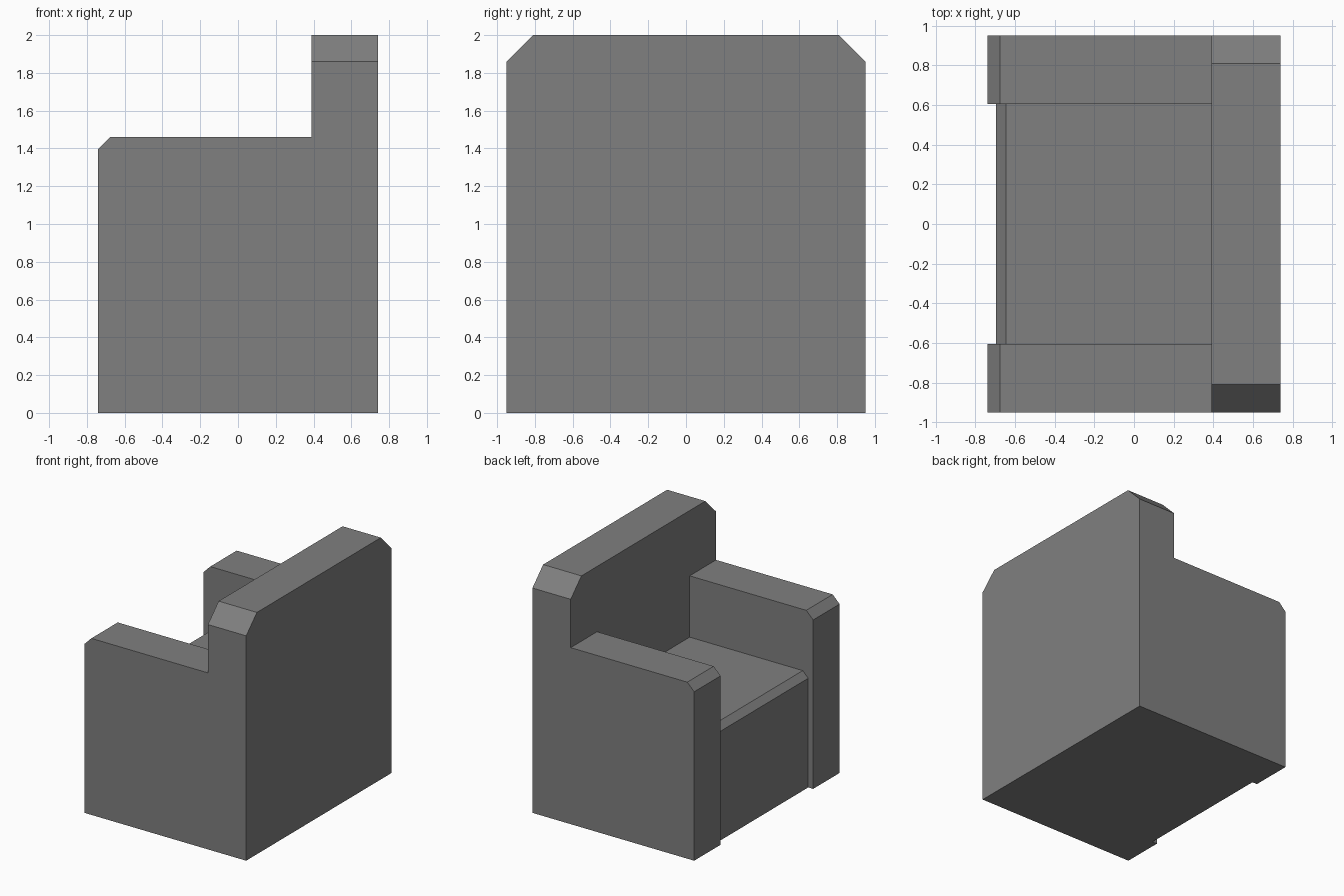
import bpy, bmesh
from mathutils import Vector

if "Cube" in bpy.data.objects:
    bpy.data.objects.remove(bpy.data.objects["Cube"])

grey = bpy.data.materials.new("grey_upholstery")
grey.diffuse_color = (0.214, 0.214, 0.214, 1.0)
grey.use_nodes = True
grey.node_tree.nodes["Principled BSDF"].inputs["Base Color"].default_value = grey.diffuse_color


def prism(name, profile, start, end, axis):
    """Extrude a (horizontal, z) profile along the x or y axis."""
    def place(p, d):
        return (d, p[0], p[1]) if axis == "x" else (p[0], d, p[1])
    bm = bmesh.new()
    face = bm.faces.new([bm.verts.new(place(p, start)) for p in profile])
    out = bmesh.ops.extrude_face_region(bm, geom=[face])
    verts = [g for g in out["geom"] if isinstance(g, bmesh.types.BMVert)]
    offset = Vector(place((0, 0), end - start))
    bmesh.ops.translate(bm, verts=verts, vec=offset)
    bmesh.ops.recalc_face_normals(bm, faces=bm.faces)
    mesh = bpy.data.meshes.new(name)
    bm.to_mesh(mesh)
    bm.free()
    mesh.materials.append(grey)
    obj = bpy.data.objects.new(name, mesh)
    bpy.context.collection.objects.link(obj)
    return obj


def block_profile(front, back, height, cut):
    """Side outline with a chamfered top front edge."""
    return [(front, 0), (back, 0), (back, height),
            (front + cut, height), (front, height - cut)]


BACK_X = 0.39    # front face of the backrest
ARM_Y = 0.605    # inner face of the armrests
HALF_W = 0.95

# Seat block between the arms
prism("seat", block_profile(-0.695, BACK_X, 0.953, 0.05), -ARM_Y, ARM_Y, "y")

# Left and right armrests
for side, label in ((1, "left"), (-1, "right")):
    prism(label + "_armrest", block_profile(-0.74, BACK_X, 1.46, 0.063),
          side * ARM_Y, side * HALF_W, "y")

# Backrest with chamfered top corners
c = 0.14
prism("backrest",
      [(-HALF_W, 0), (HALF_W, 0), (HALF_W, 2 - c), (HALF_W - c, 2),
       (-HALF_W + c, 2), (-HALF_W, 2 - c)], BACK_X, 0.74, "x")
